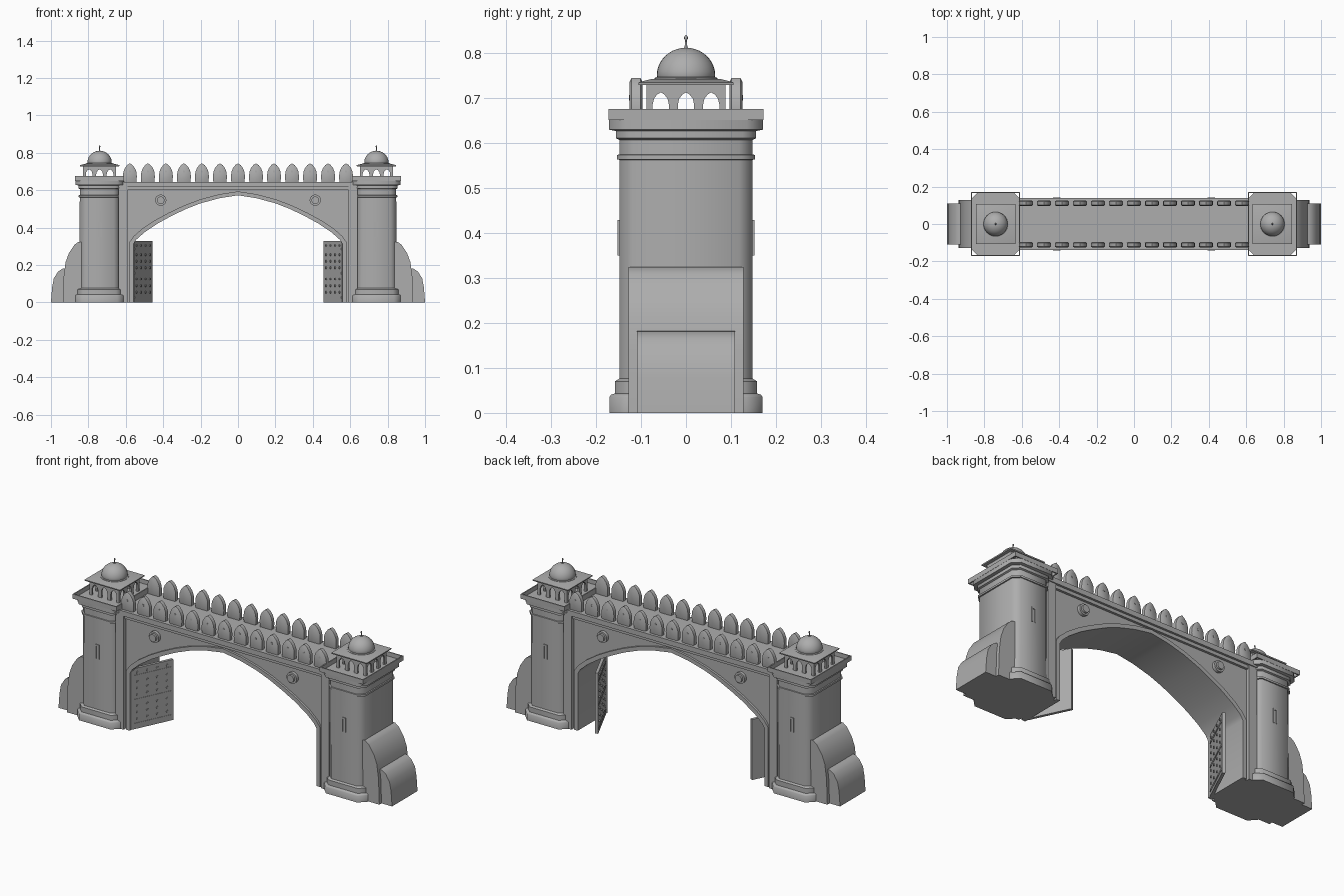
import bpy, bmesh, math
from mathutils import Matrix, Vector

stone = bpy.data.materials.new('stone')
stone.diffuse_color = (0.42, 0.42, 0.42, 1)


def loft(name, rings, angle=50):
    """Closed skin through rings of equal point count, capped at both ends."""
    bm = bmesh.new()
    vs = [[bm.verts.new(p) for p in r] for r in rings]
    n = len(rings[0])
    for a, b in zip(vs, vs[1:]):
        for i in range(n):
            j = (i + 1) % n
            bm.faces.new((a[i], a[j], b[j], b[i]))
    bm.faces.new(vs[0])
    bm.faces.new(vs[-1])
    bmesh.ops.recalc_face_normals(bm, faces=bm.faces)
    me = bpy.data.meshes.new(name)
    bm.to_mesh(me)
    bm.free()
    me.materials.append(stone)
    ob = bpy.data.objects.new(name, me)
    bpy.context.collection.objects.link(ob)
    bpy.context.view_layer.objects.active = ob
    ob.select_set(True)
    bpy.ops.object.shade_smooth_by_angle(angle=math.radians(angle))
    ob.select_set(False)
    return ob


def prism(name, pts, a, b, axis='Y'):
    put = {'Y': lambda u, v, t: (u, t, v), 'X': lambda u, v, t: (t, u, v)}[axis]
    return loft(name, [[put(u, v, t) for u, v in pts] for t in (a, b)])


def box(name, x0, x1, y0, y1, z0, z1):
    return prism(name, [(x0, z0), (x1, z0), (x1, z1), (x0, z1)], y0, y1)


def octagon(cx, hx, hy, c, z):
    q = [(hx, hy - c), (hx - c, hy), (c - hx, hy), (-hx, hy - c),
         (-hx, c - hy), (c - hx, -hy), (hx - c, -hy), (hx, c - hy)]
    return [(cx + x, y, z) for x, y in q]


def lathe(name, cx, prof, n=32):
    return loft(name, [[(cx + r * math.cos(2 * math.pi * i / n), r * math.sin(2 * math.pi * i / n), z)
                        for i in range(n)] for r, z in prof])


def disc(name, x, z, r, y0, y1, n=24):
    pts = [(x + r * math.cos(2 * math.pi * i / n), z + r * math.sin(2 * math.pi * i / n)) for i in range(n)]
    return prism(name, pts, y0, y1)


# pointed arch, right half, from jamb foot to apex
half = [(0.56, 0), (0.56, 0.31), (0.545, 0.335), (0.50, 0.375), (0.43, 0.422), (0.36, 0.46),
        (0.28, 0.499), (0.20, 0.53), (0.10, 0.557), (0, 0.573)]
outer = [(0.582, 0), (0.582, 0.32), (0.56, 0.352), (0.513, 0.394), (0.442, 0.441), (0.37, 0.48),
         (0.288, 0.519), (0.206, 0.55), (0.103, 0.578), (0, 0.594)]
arch = half + [(-x, z) for x, z in half[-2::-1]]
arch_out = outer + [(-x, z) for x, z in outer[-2::-1]]

# gate wall with arched opening and raised arch moulding
prism('gate_wall', [(0.64, 0), (0.64, 0.63), (-0.64, 0.63), (-0.64, 0)] + arch[::-1], -0.115, 0.115)
prism('arch_moulding', arch_out + arch[::-1], -0.127, 0.127)

# wall cornice
box('wall_frieze', -0.64, 0.64, -0.128, 0.128, 0.600, 0.618)
box('wall_cornice', -0.64, 0.64, -0.14, 0.14, 0.618, 0.645)

# battlement merlons on both faces
mp = [(0.035, 0.63), (0.037, 0.675), (0.035, 0.698), (0.027, 0.718), (0.014, 0.735), (0, 0.744)]
mp = mp + [(-x, z) for x, z in mp[-2::-1]]
for i in range(13):
    cx = -0.578 + i * 0.0963
    for y in (-0.111, 0.111):
        loft('merlon', [[(cx + x * k, y + t, 0.685 + (z - 0.685) * k) for x, z in mp]
                        for t, k in ((-0.014, 0.86), (-0.010, 1), (0.010, 1), (0.014, 0.86))])
        s = 1 if y > 0 else -1
        disc('merlon_stud', cx, 0.70, 0.006, y + s * 0.01, y + s * 0.0155, 8)

# kiosk wall outline: three pointed openings
kiosk = [(-0.088, 0.65)]
for c in (-0.056, 0, 0.056):
    kiosk += [(c + u, z) for u, z in ((-0.018, 0.65), (-0.018, 0.685), (-0.015, 0.698), (-0.008, 0.707),
              (0, 0.712), (0.008, 0.707), (0.015, 0.698), (0.018, 0.685), (0.018, 0.65))]
kiosk += [(0.088, 0.65), (0.088, 0.735), (-0.088, 0.735)]

for s in (-1, 1):
    cx = s * 0.74
    # octagonal tower: (half x, half y, z) steps
    steps = [(0.13, 0.17, 0), (0.13, 0.17, 0.035), (0.127, 0.167, 0.04), (0.118, 0.158, 0.043),
             (0.118, 0.158, 0.07), (0.108, 0.148, 0.076), (0.106, 0.148, 0.562), (0.112, 0.153, 0.563),
             (0.112, 0.153, 0.573), (0.106, 0.148, 0.574), (0.106, 0.148, 0.606), (0.114, 0.156, 0.61),
             (0.114, 0.156, 0.626), (0.13, 0.171, 0.629), (0.13, 0.171, 0.652)]
    loft('tower', [octagon(cx, hx, hy, 0.036 if hx > 0.12 else 0.03, z) for hx, hy, z in steps])
    # parapet walls around tower roof
    for e in (-1, 1):
        xa, ya = cx + e * 0.128, e * 0.169
        box('parapet_side', xa - 0.003, xa + 0.003, -0.172, 0.172, 0.65, 0.675)
        box('parapet_end', cx - 0.131, cx + 0.131, ya - 0.003, ya + 0.003, 0.65, 0.675)
        # arched kiosk walls
        prism('kiosk_wall_x', kiosk, cx + e * 0.088, cx + e * 0.078, 'X')
        prism('kiosk_wall_y', [(cx + u, z) for u, z in kiosk], e * 0.088, e * 0.078)
        # arrow slit frame on tower face
        for k in (-1, 1):
            box('arrow_slit_jamb', cx + k * 0.009 - 0.003, cx + k * 0.009 + 0.003,
                e * 0.14, e * 0.152, 0.35, 0.425)
        box('arrow_slit_head', cx - 0.012, cx + 0.012, e * 0.14, e * 0.152, 0.42, 0.428)
        # roundel in the spandrel
        disc('roundel', s * 0.413, 0.547, 0.030, e * 0.11, e * 0.132)
        disc('roundel_boss', s * 0.413, 0.547, 0.020, e * 0.13, e * 0.143)
        # pilaster framing the wall
        box('pilaster', s * 0.592, s * 0.64, e * 0.10, e * 0.135, 0, 0.62)
    # kiosk eave, dome and finial
    loft('kiosk_eave', [[(cx + u * h, v * h, z) for u, v in ((1, 1), (-1, 1), (-1, -1), (1, -1))]
                        for h, z in ((0.105, 0.728), (0.106, 0.734), (0.075, 0.742))])
    dome = [(0.070, 0.735), (0.070, 0.744), (0.064, 0.746)]
    dome += [(0.065 * math.cos(a), 0.749 + 0.062 * math.sin(a))
             for a in [math.radians(d) for d in range(0, 86, 9)]]
    lathe('dome', cx, dome + [(0.003, 0.811)])
    lathe('finial', cx, [(0.008, 0.806), (0.003, 0.813), (0.002, 0.828), (0.004, 0.831),
                         (0.004, 0.835), (0.001, 0.839)], 12)
    # stepped rounded buttresses on the outer side
    big = [(0.80, 0), (0.80, 0.325), (0.853, 0.324), (0.875, 0.308), (0.905, 0.262), (0.922, 0.215),
           (0.932, 0.14), (0.937, 0)]
    small = [(0.90, 0), (0.90, 0.183), (0.938, 0.181), (0.962, 0.165), (0.985, 0.128), (0.994, 0.08), (1.0, 0)]
    prism('buttress_large', [(s * x, z) for x, z in big], -0.128, 0.128)
    prism('buttress_small', [(s * x, z) for x, z in small], -0.109, 0.109)

    # open door leaf, swung inward, with bands and studs on the inner face
    hinge, tip = Vector((s * 0.56, -0.11, 0)), Vector((s * 0.46, 0.10, 0))
    u = (tip - hinge).normalized()
    n = Vector((-s * abs(u.y), -abs(u.x), 0))
    L = (tip - hinge).length
    M = Matrix((u, n, Vector((0, 0, 1)))).transposed().to_4x4()
    M.translation = hinge
    parts = [box('door_leaf', 0, L, -0.012, 0.003, 0, 0.328)]
    for z in (0.02, 0.15, 0.28):
        parts.append(box('door_band', 0.01, L - 0.008, 0.002, 0.005, z, z + 0.012))
    for i in range(4):
        for z in (0.055, 0.09, 0.125, 0.185, 0.22, 0.255, 0.305):
            parts.append(disc('door_stud', 0.03 + i * 0.056, z, 0.006, 0.002, 0.008, 8))
    for p in parts:
        p.data.transform(M)
        if M.determinant() < 0:
            p.data.flip_normals()
